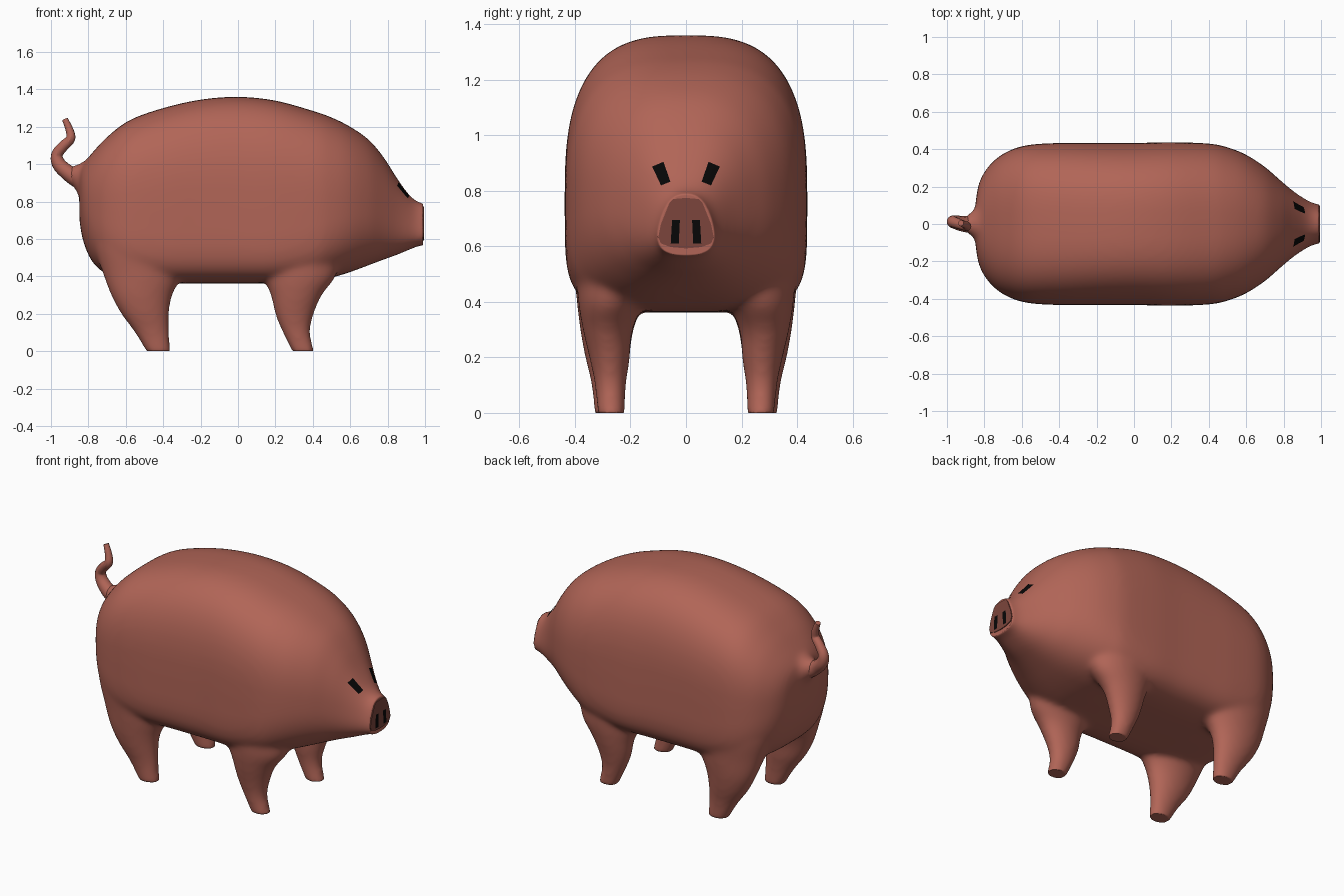
import bpy, bmesh
from math import cos, sin, tau
from mathutils import Vector
from mathutils.bvhtree import BVHTree

if "Cube" in bpy.data.objects:
    bpy.data.objects.remove(bpy.data.objects["Cube"])


def material(name, rgb):
    m = bpy.data.materials.new(name)
    m.diffuse_color = (*rgb, 1)
    m.use_nodes = True
    m.node_tree.nodes["Principled BSDF"].inputs["Base Color"].default_value = m.diffuse_color
    return m


SKIN = material("skin", (0.44, 0.13, 0.095))
NOSE = material("nose", (0.2, 0.06, 0.045))
BLACK = material("black", (0.002, 0.002, 0.002))


def add_object(name, bm, mat):
    me = bpy.data.meshes.new(name)
    bm.to_mesh(me)
    bm.free()
    ob = bpy.data.objects.new(name, me)
    bpy.context.collection.objects.link(ob)
    me.materials.append(mat)
    return ob


def apply_all(ob):
    bpy.ops.object.select_all(action='DESELECT')
    ob.select_set(True)
    bpy.context.view_layer.objects.active = ob
    bpy.ops.object.convert(target='MESH')


def refine(rows, steps=5):
    """Catmull-Rom interpolation of station rows."""
    out = []
    for i in range(len(rows) - 1):
        a, b, c, d = (rows[max(i - 1, 0)], rows[i], rows[i + 1],
                      rows[min(i + 2, len(rows) - 1)])
        for k in range(steps):
            t = k / steps
            out.append([q + 0.5 * t * (r - p + t * (2*p - 5*q + 4*r - s + t * (3*(q - r) + s - p)))
                        for p, q, r, s in zip(a, b, c, d)])
    return out + [list(rows[-1])]


def loft(bm, rings):
    loops = [[bm.verts.new(p) for p in ring] for ring in rings]
    n = len(loops[0])
    for a, b in zip(loops, loops[1:]):
        for i in range(n):
            j = (i + 1) % n
            bm.faces.new((a[i], a[j], b[j], b[i]))
    bm.faces.new(loops[0][::-1])
    bm.faces.new(loops[-1])


def power(v, n):
    return (1 if v >= 0 else -1) * abs(v) ** (2 / n)


# trunk stations: x, bottom z, widest z, top z, half width, top taper, roundness above, below
TRUNK = [(-.848, .70, .84, .97, .11, 0, 2.2, 2.2), (-.828, .59, .81, 1.0, .22, 0, 2.3, 2.4),
         (-.78, .48, .78, 1.06, .305, 0, 2.6, 2.9), (-.70, .41, .77, 1.145, .375, 0, 2.8, 3.6),
         (-.58, .37, .77, 1.235, .42, 0, 2.9, 4.3), (-.4, .362, .77, 1.30, .433, 0, 2.9, 4.8),
         (-.2, .362, .77, 1.345, .433, 0, 2.9, 4.8), (0, .362, .77, 1.36, .433, 0, 2.9, 4.8),
         (.2, .364, .77, 1.34, .437, 0, 2.9, 4.8), (.4, .375, .77, 1.285, .43, 0, 2.8, 4.0),
         (.5, .393, .77, 1.25, .41, 0, 2.7, 3.3), (.6, .423, .77, 1.20, .37, 0, 2.6, 2.8),
         (.7, .46, .765, 1.13, .305, .02, 2.5, 2.5), (.78, .49, .75, 1.035, .235, .06, 2.5, 2.4),
         (.85, .515, .72, .925, .175, .12, 2.7, 2.4), (.91, .54, .70, .842, .132, .2, 2.8, 2.5),
         (.96, .56, .685, .8, .105, .28, 2.8, 2.6), (1.02, .57, .675, .785, .092, .33, 2.8, 2.7)]
# leg stations: z, centre x, centre y, radius x, radius y
HIND = [(-.018, -.42, .28, .062, .05), (.1, -.46, .28, .094, .06),
        (.2, -.497, .283, .13, .08), (.3, -.515, .285, .165, .096),
        (.42, -.51, .27, .215, .125), (.6, -.53, .24, .25, .17), (.8, -.55, .2, .24, .18)]
FRONT = [(-.018, .355, .27, .06, .05), (.1, .312, .272, .075, .057),
         (.2, .302, .275, .105, .074), (.3, .312, .282, .138, .09),
         (.42, .33, .265, .2, .125), (.6, .33, .22, .19, .17)]

# body: trunk, legs and tail root fused into one smooth skin
bm = bmesh.new()
ANG = [tau * i / 64 for i in range(64)]
rings = []
for x, zb, zm, zt, w, taper, up, low in refine(TRUNK):
    ring = []
    for a in ANG:
        n = up if sin(a) >= 0 else low
        v = power(sin(a), n)
        z = zm + v * ((zt - zm) if v > 0 else (zm - zb))
        ring.append((x, w * power(cos(a), n) * (1 - taper * v), z))
    rings.append(ring)
loft(bm, rings)
for leg in (HIND, FRONT):
    for side in (1, -1):
        loft(bm, [[(x + rx * cos(a), side * (y + ry * sin(a)), z) for a in ANG[::2]]
                  for z, x, y, rx, ry in refine(leg)])
ROOT = [(-.70, .89, .16), (-.8, .9, .125), (-.845, .915, .09), (-.875, .932, .06), (-.905, .95, .045)]
loft(bm, [[(x, r * cos(a), z + r * sin(a)) for a in ANG[::2]] for x, z, r in refine(ROOT)])
bmesh.ops.recalc_face_normals(bm, faces=bm.faces[:])
body = add_object("body", bm, SKIN)
mod = body.modifiers.new("fuse", 'REMESH')
mod.mode = 'VOXEL'
mod.voxel_size = 0.013
mod = body.modifiers.new("soften", 'SMOOTH')
mod.factor = 0.5
mod.iterations = 24
apply_all(body)
for v in body.data.vertices:
    v.co.z = max(v.co.z, 0)
    v.co.x = min(v.co.x, .99)
body.data.materials.clear()
body.data.materials.append(SKIN)
for p in body.data.polygons:
    p.material_index = 0
bpy.ops.object.shade_smooth()

# curly tail growing out of the root
cu = bpy.data.curves.new("tail", 'CURVE')
cu.dimensions = '3D'
cu.bevel_depth = 1
cu.bevel_resolution = 4
cu.use_fill_caps = True
path = refine([(-.80, 0, .905, .06), (-.86, 0, .925, .05), (-.91, 0, .955, .042),
               (-.957, .01, 1.0, .037), (-.968, .012, 1.05, .031),
               (-.935, 0, 1.095, .028), (-.896, -.012, 1.135, .025),
               (-.9, -.005, 1.18, .021), (-.925, .005, 1.24, .016)])
sp = cu.splines.new('POLY')
sp.points.add(len(path) - 1)
for pt, (x, y, z, r) in zip(sp.points, path):
    pt.co = (x, y, z, 1)
    pt.radius = r
tail = bpy.data.objects.new("tail", cu)
bpy.context.collection.objects.link(tail)
cu.materials.append(SKIN)
apply_all(tail)
bpy.ops.object.shade_smooth_by_angle()

# flat nose plate
half = [(.0, .592), (.055, .597), (.09, .61), (.1, .632), (.09, .68), (.06, .755), (.045, .77), (0, .774)]
outline = half + [(-y, z) for y, z in half[-2:0:-1]]
bm = bmesh.new()
front = bm.faces.new([bm.verts.new((.995, y, z)) for y, z in outline])
ext = bmesh.ops.extrude_face_region(bm, geom=[front])
for v in ext["geom"]:
    if isinstance(v, bmesh.types.BMVert):
        v.co.x = .96
bmesh.ops.recalc_face_normals(bm, faces=bm.faces[:])
add_object("nose", bm, NOSE)

# eyes and nostrils: patches projected onto the head
tree = BVHTree.FromPolygons([v.co for v in body.data.vertices],
                            [p.vertices[:] for p in body.data.polygons])


def patch(name, quad, side, lift, n=8):
    bm = bmesh.new()
    a, b, c, d = (Vector((side * y, z)) for y, z in quad)
    grid = []
    for i in range(n + 1):
        row = []
        for j in range(n + 1):
            p = a.lerp(b, i / n).lerp(d.lerp(c, i / n), j / n)
            hit, nor, _, _ = tree.ray_cast(Vector((2, p.x, p.y)), Vector((-1, 0, 0)))
            row.append(bm.verts.new(hit + nor * lift))
        grid.append(row)
    for i in range(n):
        for j in range(n):
            f = bm.faces.new((grid[i][j], grid[i+1][j], grid[i+1][j+1], grid[i][j+1]))
            f.normal_update()
            if f.normal.x < 0:
                f.normal_flip()
    add_object(name, bm, BLACK)


for side, tag in ((1, "left"), (-1, "right")):
    patch("eye_" + tag, [(.12, .885), (.08, .902), (.055, .83), (.088, .817)], side, .004)
    patch("nostril_" + tag, [(.05, .695), (.022, .695), (.026, .61), (.055, .61)], side, .008)
